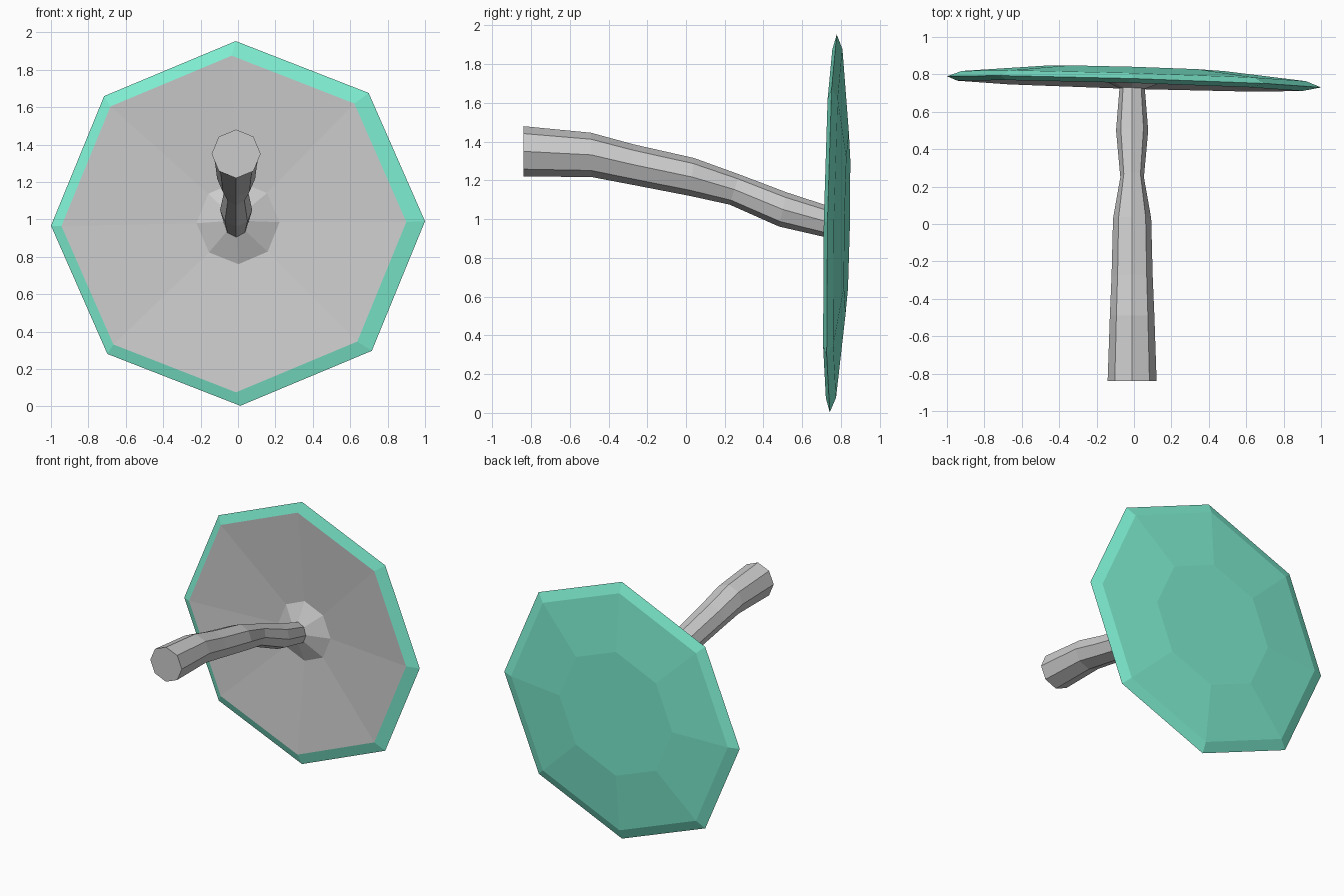
import bpy, bmesh
from math import sin, cos, tau, radians

if "Cube" in bpy.data.objects:
    bpy.data.objects.remove(bpy.data.objects["Cube"])

SIDES = 8


def tilted(x, z, depth):
    # cap plane leans slightly in x and z
    return 0.76 - 0.03 * x + 0.018 * (z - 0.978) + depth


def loft(name, rings, start=False, end=False, color=None):
    """Bridge rings of points into a flat-faced shell, optionally capped."""
    bm = bmesh.new()
    loops = [[bm.verts.new(p) for p in ring] for ring in rings]
    for a, b in zip(loops, loops[1:]):
        for i in range(SIDES):
            j = (i + 1) % SIDES
            bm.faces.new((a[i], a[j], b[j], b[i]))
    if start:
        bm.faces.new(loops[0][::-1])
    if end:
        bm.faces.new(loops[-1])
    mesh = bpy.data.meshes.new(name)
    bm.to_mesh(mesh)
    bm.free()
    obj = bpy.data.objects.new(name, mesh)
    bpy.context.collection.objects.link(obj)
    if color:
        mat = bpy.data.materials.new(name + "_colour")
        mat.diffuse_color = color
        mat.use_nodes = True
        mat.node_tree.nodes["Principled BSDF"].inputs["Base Color"].default_value = mat.diffuse_color
        mesh.materials.append(mat)
    return obj


def cap_ring(rx, rz, depth, cx=0.0, cz=0.978):
    pts = []
    for i in range(SIDES):
        a = tau * i / SIDES + radians(0.7)
        x, z = cx + rx * cos(a), cz + rz * sin(a)
        pts.append((x, tilted(x, z, depth), z))
    return pts


def stem_ring(y, z, rx, rz, lean):
    pts = []
    for i in range(SIDES):
        a = tau * i / SIDES
        pts.append((-0.01 + rx * cos(a), y + lean * sin(a), z + rz * sin(a)))
    return pts


# Green cap: domed back, rim and narrow front lip
lip = cap_ring(0.922, 0.90, -0.022, -0.022, 0.975)
loft("cap", [
    cap_ring(0.48, 0.47, 0.072),
    cap_ring(0.92, 0.90, 0.031),
    cap_ring(1.0, 0.975, 0.0),
    lip,
], start=True, color=(0.21, 0.86, 0.64, 1))

# Grey underside: shallow hollow with a raised collar around the stem
loft("cap_underside", [
    lip,
    cap_ring(0.222, 0.222, 0.03, 0.0, 0.982),
    cap_ring(0.07, 0.075, -0.035, -0.01, 0.99),
], end=True)

# Curved stem, thickening towards its free end
loft("stem", [stem_ring(*r) for r in (
    (0.77, 0.975, 0.064, 0.075, 0.02),
    (0.50, 1.05, 0.086, 0.088, 0.02),
    (0.25, 1.153, 0.063, 0.078, 0.025),
    (0.03, 1.218, 0.102, 0.098, 0.01),
    (-0.28, 1.283, 0.11, 0.103, 0.01),
    (-0.49, 1.332, 0.119, 0.114, 0.0),
    (-0.84, 1.35, 0.131, 0.13, 0.0),
)], start=True, end=True)
